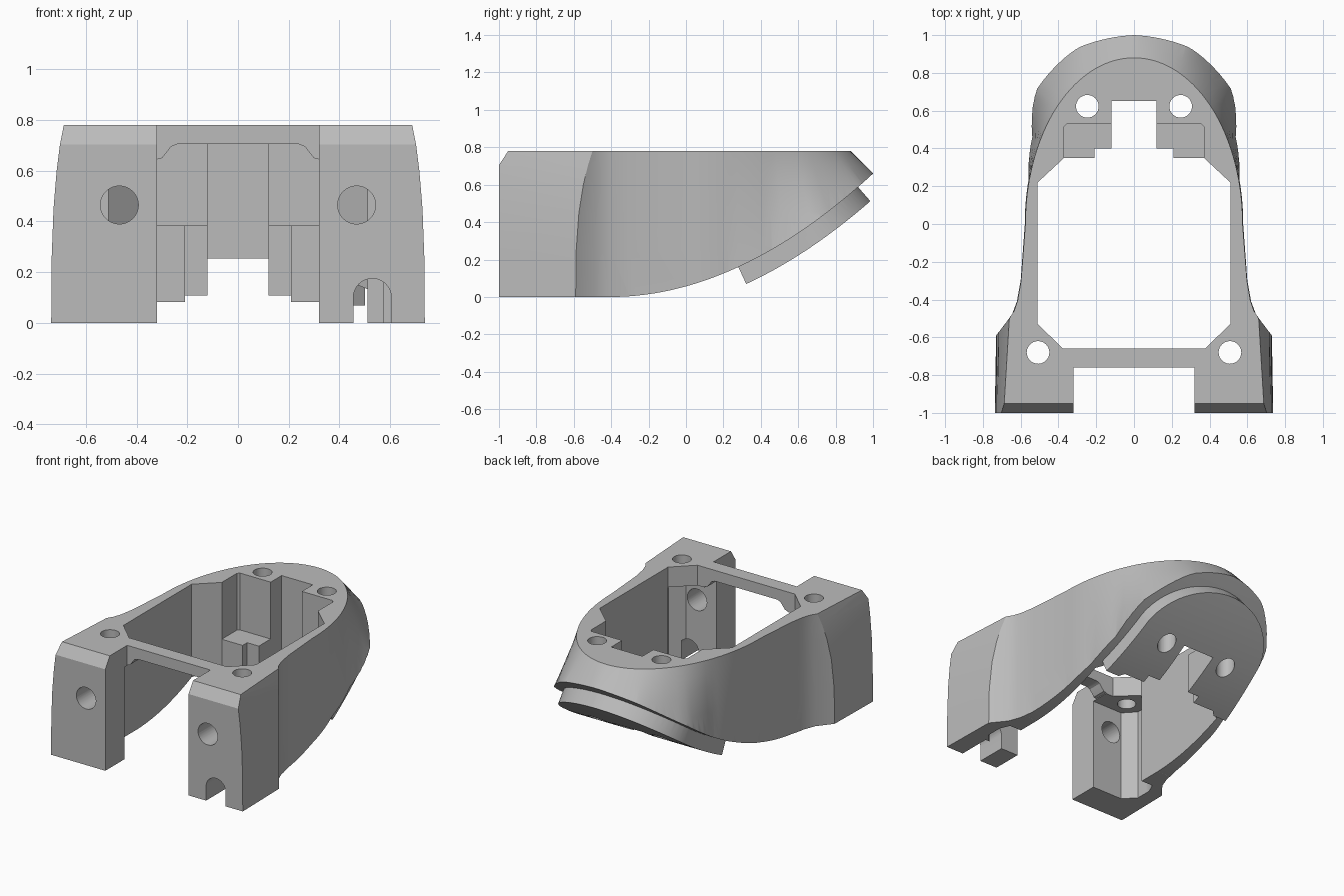
import bpy, bmesh, math

if "Cube" in bpy.data.objects:
    bpy.data.objects.remove(bpy.data.objects["Cube"], do_unlink=True)

TOP = 0.78
grey = bpy.data.materials.new("plain_grey")
grey.use_nodes = True
grey.diffuse_color = (0.5, 0.5, 0.5, 1)
grey.node_tree.nodes["Principled BSDF"].inputs["Base Color"].default_value = (0.5, 0.5, 0.5, 1)


def finish(bm, name):
    bmesh.ops.recalc_face_normals(bm, faces=bm.faces)
    mesh = bpy.data.meshes.new(name)
    bm.to_mesh(mesh)
    bm.free()
    obj = bpy.data.objects.new(name, mesh)
    bpy.context.collection.objects.link(obj)
    return obj


def loft(name, rings):
    """Closed solid through matching rings of points."""
    bm = bmesh.new()
    rows = [[bm.verts.new(p) for p in ring] for ring in rings]
    n = len(rows[0])
    sides = []
    for a, b in zip(rows, rows[1:]):
        for i in range(n):
            j = (i + 1) % n
            sides.append(bm.faces.new((a[i], a[j], b[j], b[i])))
    bm.faces.new(rows[0][::-1])
    bm.faces.new(rows[-1])
    bmesh.ops.triangulate(bm, faces=sides)
    return finish(bm, name)


def prism(name, pts, axis, lo, hi):
    """Extrude a flat outline along one axis."""
    place = {"x": lambda a, b, h: (h, a, b),
             "y": lambda a, b, h: (a, h, b),
             "z": lambda a, b, h: (a, b, h)}[axis]
    return loft(name, [[place(a, b, h) for a, b in pts] for h in (lo, hi)])


def box(name, x0, x1, y0, y1, z0, z1):
    return prism(name, [(x0, y0), (x1, y0), (x1, y1), (x0, y1)], "z", z0, z1)


def disc(cx, cy, r, n=32):
    return [(cx + r * math.cos(2 * math.pi * i / n),
             cy + r * math.sin(2 * math.pi * i / n)) for i in range(n)]


def mirrored(half):
    return half + [(-x, v) for x, v in reversed(half) if abs(x) > 1e-6]


def combine(target, tool, op="DIFFERENCE"):
    mod = target.modifiers.new(op.title(), "BOOLEAN")
    mod.operation = op
    mod.solver = "EXACT"
    mod.object = tool
    bpy.context.view_layer.objects.active = target
    bpy.ops.object.modifier_apply(modifier=mod.name)
    bpy.data.objects.remove(tool, do_unlink=True)


def belly(y):
    """Height of the curved underside."""
    return 0.341 * max(y + 0.4, 0) ** 1.96


def belly_offset(y, d):
    """Point at distance d below the underside, square to it."""
    s = 0.668 * max(y + 0.4, 0) ** 0.96
    k = math.hypot(s, 1)
    return y + d * s / k, belly(y) - d / k


# Outer shell: elliptical top rim, flaring toward the tail and front legs
flare = [(0, 0, 0.78), (25, 0.2, 0.615), (45, 0.234, 0.2),
         (60, 0.06, 0.03), (75, 0.005, 0), (90, 0.003, 0)]
top, foot = [], []
for i in range(31):
    t = i * 3
    for a, b in zip(flare, flare[1:]):
        if a[0] <= t <= b[0]:
            f = (t - a[0]) / (b[0] - a[0])
            dx, dy = (a[k] + (b[k] - a[k]) * f for k in (1, 2))
            break
    x, y = 0.575 * math.sin(math.radians(t)), 0.88 * math.cos(math.radians(t))
    top.append((x, y))
    foot.append((x + dx, y + dy))
top += [(0.598, -0.3), (0.615, -0.4), (0.635, -0.46), (0.66, -0.5), (0.69, -1)]
foot += [(0.6, -0.3), (0.62, -0.41), (0.65, -0.49), (0.73, -0.59), (0.737, -1)]


def level(z):
    half = []
    for (tx, ty), (fx, fy) in zip(top, foot):
        f = z / TOP
        if ty < -0.45:
            f = f ** 3
        half.append((fx + (tx - fx) * f, fy + (ty - fy) * f))
    return [(x, y, z) for x, y in mirrored(half)]


body = loft("housing_body", [level(z) for z in (0, 0.25, 0.45, 0.6, 0.7, TOP)])

# Curved underside
curve = [(-0.37 + 0.05 * i, belly(-0.37 + 0.05 * i)) for i in range(33)]
combine(body, prism("underside_cutter", [(-0.4, -0.02)] + curve + [(2, curve[-1][1]), (2, -0.5), (-0.4, -0.5)],
                    "x", -2, 2))

# Raised lip following the tail underside
stations = []
for i in range(25):
    a = math.pi / 2 * i / 24
    y = 0.28 + 0.64 * math.sin(a)
    w = 0.47 + 0.1 * (0.6 - y) if y < 0.6 else 0.47 * math.sqrt(max(1 - ((y - 0.6) / 0.32) ** 2, 0))
    w = max(w, 0.03)
    (ya, za), (yb, zb) = belly_offset(y, -0.03), belly_offset(y, 0.1)
    stations.append([(-w, ya, za), (w, ya, za), (w, yb, zb), (-w, yb, zb)])
combine(body, loft("tail_lip", stations), "UNION")

# Main well, open top to bottom, with stepped rear notch
well = mirrored([(0.12, 0.65), (0.12, 0.40), (0.21, 0.40), (0.21, 0.35), (0.37, 0.35),
                 (0.51, 0.22), (0.51, -0.53), (0.375, -0.66)])
combine(body, prism("well_cutter", well, "z", -0.5, 1.2))

# Rear ledge recess with softened corners
recess = mirrored([(0.355, 0.53), (0.37, 0.515), (0.37, 0.3), (0.2, 0.2)])
combine(body, prism("recess_cutter", recess, "z", 0.385, 1.2))

# Slot between the front legs and arched opening under the bridge
combine(body, box("slot_cutter", -0.32, 0.32, -1.2, -0.76, -0.2, 1.2))
arch = mirrored([(0.24, 0.705), (0.265, 0.695), (0.283, 0.67), (0.3, 0.65), (0.32, 0.645), (0.32, -0.2)])
combine(body, prism("bridge_arch_cutter", arch, "y", -0.85, -0.6))

# Relief pockets behind the legs, bolt holes through the legs and deck
for s in (1, -1):
    pocket = [(0.3, -0.79), (0.555, -0.79), (0.63, -0.71), (0.63, -0.6), (0.6, -0.53), (0.45, -0.53), (0.3, -0.6)]
    combine(body, prism("pocket_cutter", [(s * x, y) for x, y in pocket], "z", -0.2, 0.64))
    combine(body, prism("leg_hole_cutter", disc(s * 0.468, 0.465, 0.075), "y", -1.2, -0.7))
    combine(body, prism("front_deck_hole_cutter", disc(s * 0.508, -0.68, 0.06), "z", 0.55, 1.2))
    combine(body, prism("rear_deck_hole_cutter", disc(s * 0.247, 0.623, 0.06), "z", -0.2, 1.2))

# Cable arch at the foot of one leg
cable = [(0.455, -0.2)] + [(0.53 - 0.075 * math.cos(math.pi * i / 16), 0.1 + 0.075 * math.sin(math.pi * i / 16))
                           for i in range(17)] + [(0.605, -0.2)]
combine(body, prism("cable_arch_cutter", cable, "y", -1.2, -0.77))

# Chamfer along the front top edge
combine(body, prism("front_chamfer_cutter", [(-1.05, 0.628), (-0.93, 0.812), (-1.05, 0.9)], "x", -2, 2))

# Finish
body.data.materials.clear()
body.data.materials.append(grey)
for poly in body.data.polygons:
    poly.material_index = 0
bpy.ops.object.select_all(action="DESELECT")
body.select_set(True)
bpy.context.view_layer.objects.active = body
bpy.ops.object.shade_smooth_by_angle(angle=math.radians(30))
